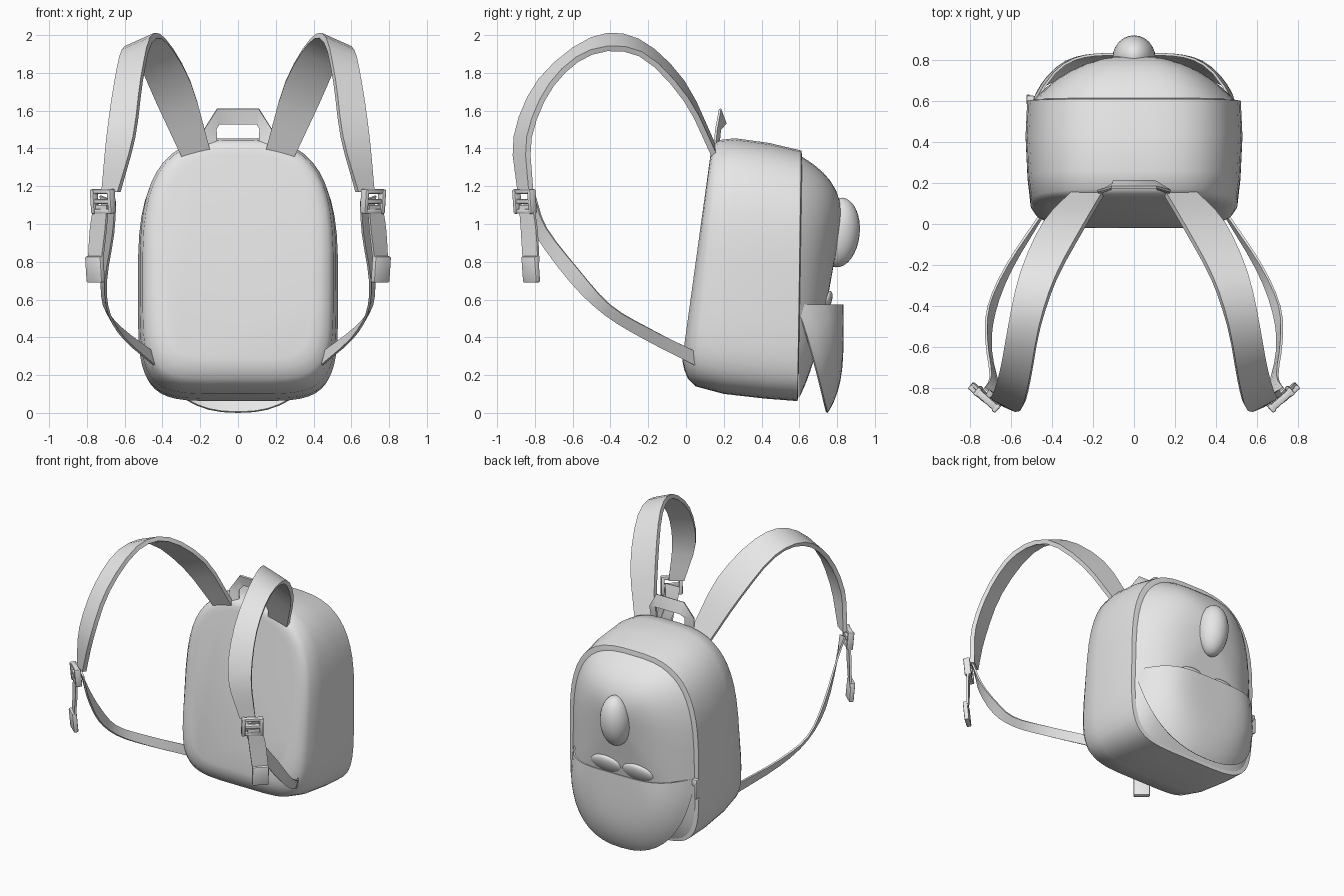
import bpy, bmesh
from math import sin, cos, pi, copysign
from mathutils import Vector, Matrix

cube = bpy.data.objects.get("Cube")
if cube:
    bpy.data.objects.remove(cube, do_unlink=True)

# One plain fabric colour
GREY = (0.8, 0.8, 0.8, 1)
fabric = bpy.data.materials.new("light_grey")
fabric.use_nodes = True
fabric.diffuse_color = GREY
fabric.node_tree.nodes["Principled BSDF"].inputs["Base Color"].default_value = GREY


def finish(name, bm, mirror=False, angle=40):
    """Turn a bmesh into a shaded object, optionally mirrored across x."""
    bmesh.ops.recalc_face_normals(bm, faces=bm.faces)
    mesh = bpy.data.meshes.new(name)
    bm.to_mesh(mesh)
    bm.free()
    mesh.materials.append(fabric)
    obj = bpy.data.objects.new(name, mesh)
    bpy.context.collection.objects.link(obj)
    bpy.ops.object.select_all(action="DESELECT")
    obj.select_set(True)
    bpy.context.view_layer.objects.active = obj
    bpy.ops.object.shade_smooth_by_angle(angle=angle * pi / 180)
    if mirror:
        obj.modifiers.new("mirror", "MIRROR").use_mirror_merge = False
    return obj


def loft(name, rings, mirror=False):
    """Skin closed rings of points and cap both ends."""
    bm = bmesh.new()
    rows = [[bm.verts.new(p) for p in ring] for ring in rings]
    n = len(rows[0])
    for a, b in zip(rows, rows[1:]):
        for i in range(n):
            j = (i + 1) % n
            bm.faces.new((a[i], a[j], b[j], b[i]))
    bm.faces.new(rows[0])
    bm.faces.new(rows[-1])
    return finish(name, bm, mirror)


def smooth_path(points, steps=3):
    """Catmull-Rom curve through the points."""
    p = [Vector(q) for q in points]
    p = [2 * p[0] - p[1]] + p + [2 * p[-1] - p[-2]]
    out = []
    for a, b, c, d in zip(p, p[1:], p[2:], p[3:]):
        for k in range(steps):
            t = k / steps
            out.append(b + (c - a) * t / 2 + (a - 2.5 * b + 2 * c - d / 2) * t ** 2
                       + (1.5 * (b - c) + (d - a) / 2) * t ** 3)
    return out + [p[-2]]


def ribbon(name, edge_a, edge_b, thick, mirror=True, steps=3):
    """Flat webbing stretched between two edge paths."""
    a, b = smooth_path(edge_a, steps), smooth_path(edge_b, steps)
    mid = [(p + q) / 2 for p, q in zip(a, b)]
    rings = []
    for i, (p, q) in enumerate(zip(a, b)):
        along = mid[min(i + 1, len(mid) - 1)] - mid[max(i - 1, 0)]
        n = (q - p).cross(along).normalized() * thick / 2
        rings.append([p + n, q + n, q - n, p - n])
    return loft(name, rings, mirror)


def box(name, size, matrix, offset=(0, 0, 0), mirror=True, bevel=0.008):
    bm = bmesh.new()
    bmesh.ops.create_cube(bm, size=1)
    bmesh.ops.scale(bm, vec=size, verts=bm.verts)
    bmesh.ops.bevel(bm, geom=bm.edges[:], offset=bevel, segments=2, affect="EDGES", profile=0.5)
    bmesh.ops.translate(bm, vec=offset, verts=bm.verts)
    bm.transform(matrix)
    return finish(name, bm, mirror)


def ball(name, radii, centre, tilt=0, mirror=False):
    bm = bmesh.new()
    bmesh.ops.create_uvsphere(bm, u_segments=24, v_segments=16, radius=1)
    bm.transform(Matrix.Translation(centre) @ Matrix.Rotation(tilt, 4, "X")
                 @ Matrix.Diagonal((*radii, 1)))
    return finish(name, bm, mirror)


def outline(w, zb, zt, yb, yt, count=48):
    """Bag cross-section: arched top, squarer bottom corners, leaning in y."""
    ring = []
    for i in range(count):
        ang = 2 * pi * (i + 0.5) / count
        c, s = cos(ang), sin(ang)
        n = 2 / 3 if s > 0 else 2 / 5
        x = w * copysign(abs(c) ** n, c)
        v = 0.46 + (0.54 if s > 0 else 0.46) * copysign(abs(s) ** n, s)
        ring.append((x, yb + (yt - yb) * v, zb + (zt - zb) * v))
    return ring


# Main bag: rounded back panel, sides and rear rim
loft("bag_body", [outline(*r) for r in (
    (0.39, 0.28, 1.37, -0.02, 0.13),
    (0.44, 0.23, 1.40, -0.01, 0.135),
    (0.48, 0.18, 1.425, 0.01, 0.145),
    (0.505, 0.14, 1.445, 0.05, 0.17),
    (0.52, 0.10, 1.455, 0.20, 0.26),
    (0.53, 0.075, 1.43, 0.42, 0.44),
    (0.522, 0.062, 1.39, 0.59, 0.61),
    (0.49, 0.085, 1.36, 0.595, 0.615))])

# Bulging rear panel
dome = []
for s in (1, 0.97, 0.92, 0.85, 0.76, 0.65, 0.52, 0.38, 0.22, 0.06):
    y = 0.6 + 0.225 * (1 - s ** 3)
    dip = 0.24 * s * (1 - s)
    dome.append(outline(0.495 * s, 0.98 - 0.9 * s, 0.98 + 0.385 * s, y - dip, y))
loft("rear_panel", dome)

# Hanging half-round pocket, open along its top edge
bm = bmesh.new()
rows = []
for s in [0.02] + [k / 10 for k in range(1, 10)] + [0.95, 1]:
    row = []
    for k in range(25):
        ang = pi * k / 24
        c, d = cos(ang), abs(sin(ang))
        edge = 0.58 + 0.17 * d ** 0.7
        y = edge + (0.835 - edge) * (1 - s ** 4.5)
        x = 0.49 * s * copysign(abs(c) ** 0.85, c)
        row.append(bm.verts.new((x, y, 0.575 * (1 - s * d ** 0.85))))
    rows.append(row)
for a, b in zip(rows, rows[1:]):
    for i in range(24):
        bm.faces.new((a[i], a[i + 1], b[i + 1], b[i]))
bm.faces.new(rows[0])
bmesh.ops.recalc_face_normals(bm, faces=bm.faces)
if sum(f.normal.y for f in bm.faces) < 0:
    bmesh.ops.reverse_faces(bm, faces=bm.faces)
bmesh.ops.solidify(bm, geom=bm.faces[:], thickness=0.012)
finish("lower_pocket", bm)

# Nose and teeth
ball("nose", (0.105, 0.11, 0.185), (0, 0.81, 0.955), tilt=-0.1)
ball("teeth", (0.13, 0.035, 0.085), (0.125, 0.725, 0.57), tilt=-0.5, mirror=True)

# Padded shoulder straps
ribbon("shoulder_strap",
       [(.15, .15, 1.4), (.25, -.02, 1.75), (.38, -.26, 1.97), (.46, -.5, 1.975),
        (.51, -.77, 1.76), (.55, -.9, 1.46), (.63, -.88, 1.17)],
       [(.3, .15, 1.36), (.44, 0, 1.66), (.55, -.24, 1.9), (.61, -.5, 1.91),
        (.65, -.71, 1.74), (.69, -.83, 1.46), (.715, -.82, 1.17)], 0.03)

# Thin lower webbing back to the bag
ribbon("lower_strap",
       [(.73, -.8, 1.15), (.7, -.74, .98), (.72, -.57, .76), (.71, -.4, .57),
        (.62, -.2, .45), (.46, .04, .33)],
       [(.65, -.86, 1.12), (.66, -.8, .95), (.7, -.61, .69), (.68, -.43, .52),
        (.6, -.22, .39), (.44, .05, .25)], 0.012)

# Buckle: two rails and three bars in its own tilted frame
side = Vector((0.75, 0.66, 0)).normalized()
up = Vector((-0.03, -0.15, 1))
up = (up - side * up.dot(side)).normalized()
frame = Matrix((side, up.cross(side), up)).transposed().to_4x4()
buckle = Matrix.Translation((0.715, -0.855, 1.12)) @ frame
for x in (-0.06, 0.06):
    box("buckle_rail", (0.025, 0.045, 0.13), buckle, (x, 0, 0))
for z in (-0.053, 0, 0.053):
    box("buckle_bar", (0.12, 0.035, 0.024), buckle, (0, 0, z))

# Loose strap tail with a folded end
ribbon("strap_tail",
       [(.69, -.88, 1.1), (.7, -.87, .97), (.72, -.86, .8)],
       [(.76, -.81, 1.1), (.78, -.79, .97), (.79, -.78, .8)], 0.014)
box("tail_end", (0.11, 0.032, 0.14), Matrix.Translation((.757, -.822, .76)) @ frame)

# Carry handle
ribbon("carry_handle",
       [(-.17, .15, 1.4), (-.18, .16, 1.5), (-.11, .18, 1.61),
        (.11, .18, 1.61), (.18, .16, 1.5), (.17, .15, 1.4)],
       [(-.11, .17, 1.4), (-.115, .18, 1.5), (-.1, .21, 1.53),
        (.1, .21, 1.53), (.115, .18, 1.5), (.11, .17, 1.4)], 0.012, False, 1)

# Zip slider and pull on one side
zip_at = Matrix.Translation((-0.505, 0.605, 0.56))
box("zip_slider", (0.04, 0.045, 0.05), zip_at, mirror=False)
box("zip_pull", (0.014, 0.035, 0.11), zip_at, (-0.012, 0.01, -0.06), False, 0.004)
